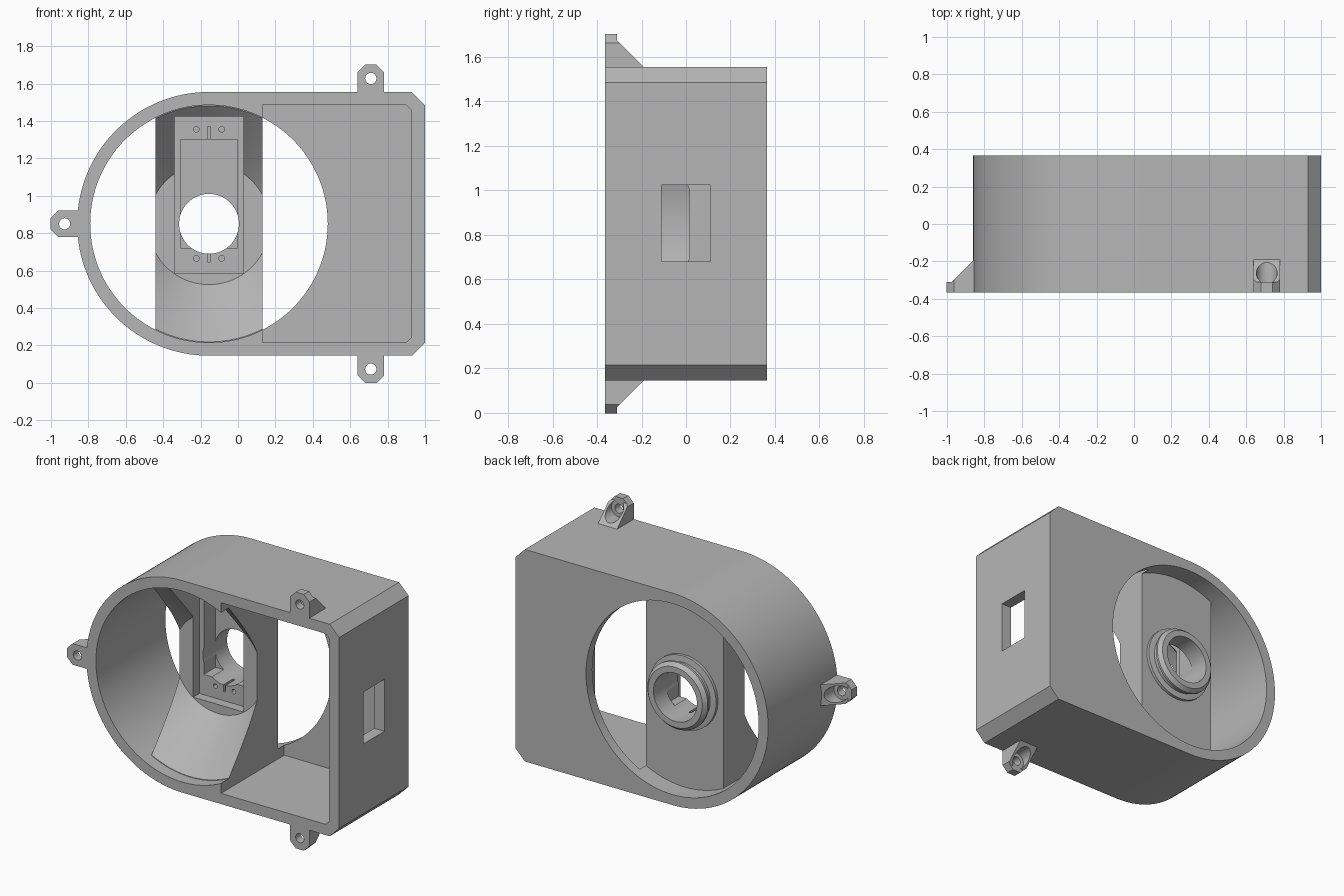
import bpy, bmesh, math
from mathutils import Vector

if "Cube" in bpy.data.objects:
    bpy.data.objects.remove(bpy.data.objects["Cube"])

CX, CZ = -0.155, 0.85           # axis of the round opening
FRONT, BACK = -0.365, 0.365

grey = bpy.data.materials.new("plain_grey")
grey.use_nodes = True
grey.diffuse_color = (0.47, 0.47, 0.47, 1)
grey.node_tree.nodes["Principled BSDF"].inputs["Base Color"].default_value = (0.47, 0.47, 0.47, 1)


def finish(name, bm):
    bmesh.ops.recalc_face_normals(bm, faces=bm.faces)
    mesh = bpy.data.meshes.new(name)
    bm.to_mesh(mesh)
    bm.free()
    obj = bpy.data.objects.new(name, mesh)
    bpy.context.collection.objects.link(obj)
    mesh.materials.append(grey)
    return obj


def extrude(name, points, offset):
    """Solid made by pushing a flat outline along an offset."""
    bm = bmesh.new()
    face = bm.faces.new([bm.verts.new(p) for p in points])
    top = bmesh.ops.extrude_face_region(bm, geom=[face])["geom"]
    verts = [g for g in top if isinstance(g, bmesh.types.BMVert)]
    bmesh.ops.translate(bm, verts=verts, vec=offset)
    return finish(name, bm)


def prism(name, outline, y0, y1):
    return extrude(name, [(x, y0, z) for x, z in outline], (0, y1 - y0, 0))


def box(name, x0, x1, y0, y1, z0, z1):
    return prism(name, [(x0, z0), (x1, z0), (x1, z1), (x0, z1)], y0, y1)


def lathe(name, profile, x=CX, z=CZ, ring=False, sides=96):
    """Turn (radius, y) points about a y axis; ring closes the profile on itself."""
    bm = bmesh.new()
    loops = []
    for r, y in profile:
        angles = [math.tau * i / sides for i in range(sides)]
        loops.append([bm.verts.new((x + r * math.cos(a), y, z + r * math.sin(a))) for a in angles])
    pairs = list(zip(loops, loops[1:]))
    if ring:
        pairs.append((loops[-1], loops[0]))
    else:
        bm.faces.new(loops[0])
        bm.faces.new(loops[-1])
    for a, b in pairs:
        for i in range(sides):
            j = (i + 1) % sides
            bm.faces.new((a[i], a[j], b[j], b[i]))
    return finish(name, bm)


def combine(obj, tool, operation="DIFFERENCE"):
    mod = obj.modifiers.new("cut", "BOOLEAN")
    mod.operation, mod.object, mod.solver = operation, tool, "EXACT"
    bpy.context.view_layer.objects.active = obj
    bpy.ops.object.modifier_apply(modifier=mod.name)
    bpy.data.objects.remove(tool)


def smooth(obj):
    bpy.ops.object.select_all(action="DESELECT")
    obj.select_set(True)
    bpy.context.view_layer.objects.active = obj
    bpy.ops.object.shade_smooth_by_angle(angle=math.radians(25))


# Housing: rounded on one end, chamfered box on the other
R = 0.705
outline = [(CX + R * math.cos(a), CZ + R * math.sin(a))
           for a in (math.pi * (0.5 + i / 64) for i in range(65))]
c = 0.07
outline += [(1 - c, CZ - R), (1, CZ - R + c), (1, CZ + R - c), (1 - c, CZ + R)]
housing = prism("housing", outline, FRONT, BACK)

# Round opening, box compartment and side window
H, c = 0.634, 0.025
combine(housing, lathe("opening_cutter", [(0.635, -0.5), (0.635, 0.5)], sides=128))
combine(housing, prism("compartment_cutter", [
    (0.13, CZ - H), (0.925 - c, CZ - H), (0.925, CZ - H + c),
    (0.925, CZ + H - c), (0.925 - c, CZ + H), (0.13, CZ + H)], -0.5, 0.3))
combine(housing, box("window_cutter", 0.8, 1.1, -0.11, 0.11, 0.68, 1.025))

# Upright bridge across the opening with a funnel-shaped front
bridge = lathe("bridge", [(0.65, -0.28), (0.65, 0.235)], sides=128)
combine(bridge, box("bridge_limits", -0.44, 0.13, -0.5, 0.5, 0, 1.7), "INTERSECT")
combine(bridge, lathe("funnel_cutter", [(0.735, -0.38), (0.325, 0.015)], sides=128))

# Stepped motor recess, shaft hole, screw holes and slots
combine(bridge, box("flange_recess", -0.34, 0.03, -0.4, 0.08, 0.585, 1.425))
combine(bridge, box("motor_recess", -0.308, -0.003, 0, 0.205, 0.72, 1.3))
combine(bridge, lathe("shaft_hole", [(0.16, 0), (0.16, 0.4)]))
for z, z0, z1 in ((1.355, 1.295, 1.37), (0.665, 0.645, 0.725)):
    for dx in (-0.068, 0.068):
        combine(bridge, lathe("screw_cutter", [(0.015, 0), (0.015, 0.18)], CX + dx, z, sides=20))
    combine(bridge, box("slot_cutter", CX - 0.008, CX + 0.008, 0, 0.18, z0, z1))

# Hollow collar behind the bridge, with a step and a snap lip
collar = lathe("collar", [(0.16, 0.21), (0.245, 0.21), (0.245, 0.255), (0.205, 0.26),
                          (0.205, 0.285), (0.222, 0.295), (0.222, 0.31),
                          (0.2, 0.335), (0.16, 0.335)], ring=True)


# Mounting ears: plate, sloped gusset, chamfered tip, screw hole with counterbore
def ear(name, base, out):
    base, out = Vector(base), Vector(out)
    side = out.cross(Vector((0, 1, 0)))
    profile = [(-0.03, FRONT), (0.147, FRONT), (0.147, -0.31), (0.12, -0.31), (0, -0.19), (-0.03, -0.19)]
    obj = extrude(name, [base + out * u + side * -0.07 + Vector((0, y, 0)) for u, y in profile], side * 0.14)
    bm = bmesh.new()
    bm.from_mesh(obj.data)
    for s in (-1, 1):
        cut = bmesh.ops.bisect_plane(bm, geom=bm.verts[:] + bm.edges[:] + bm.faces[:],
                                     plane_co=base + out * 0.147 + side * s * 0.03,
                                     plane_no=out + side * s, clear_outer=True)
        edges = [g for g in cut["geom_cut"] if isinstance(g, bmesh.types.BMEdge)]
        bmesh.ops.holes_fill(bm, edges=edges)
    bmesh.ops.recalc_face_normals(bm, faces=bm.faces)
    bm.to_mesh(obj.data)
    bm.free()
    hole = base + out * 0.072
    combine(obj, lathe("ear_hole", [(0.03, -0.5), (0.03, 0)], hole.x, hole.z, sides=32))
    combine(obj, lathe("ear_counterbore", [(0.056, -0.31), (0.056, 0)], hole.x, hole.z, sides=32))
    return obj


ears = [ear("top_ear", (0.71, 0, CZ + R), (0, 0, 1)),
        ear("bottom_ear", (0.71, 0, CZ - R), (0, 0, -1)),
        ear("side_ear", (-0.855, 0, CZ), (-1, 0, 0))]

for part in [housing, bridge, collar] + ears:
    smooth(part)
